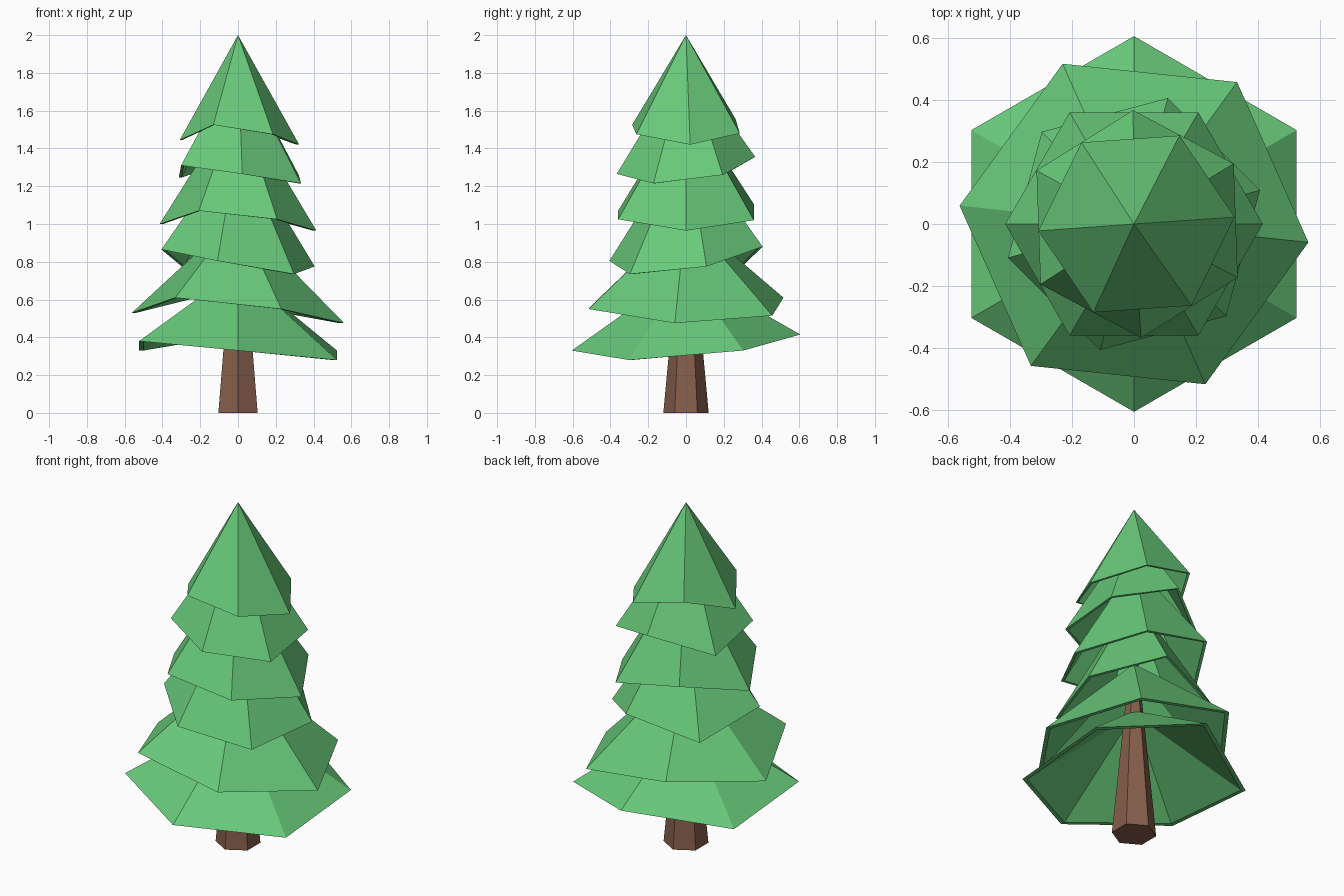
import bpy, bmesh
from math import cos, sin, radians

cube = bpy.data.objects.get("Cube")
if cube:
    bpy.data.objects.remove(cube, do_unlink=True)


def material(name, rgb):
    mat = bpy.data.materials.new(name)
    mat.use_nodes = True
    mat.diffuse_color = (*rgb, 1)
    mat.node_tree.nodes["Principled BSDF"].inputs["Base Color"].default_value = (*rgb, 1)
    return mat


def add_object(name, bm, mat):
    bmesh.ops.recalc_face_normals(bm, faces=bm.faces)
    mesh = bpy.data.meshes.new(name)
    bm.to_mesh(mesh)
    bm.free()
    mesh.materials.append(mat)
    obj = bpy.data.objects.new(name, mesh)
    bpy.context.collection.objects.link(obj)
    return obj


def ring(bm, radius, start, heights, centre_x=0):
    """Hexagonal loop whose corners each have their own height."""
    verts = []
    for i, z in enumerate(heights):
        a = radians(start + 60 * i)
        verts.append(bm.verts.new((centre_x + radius * cos(a), radius * sin(a), z)))
    return verts


def bridge(bm, low, high):
    for i in range(6):
        j = (i + 1) % 6
        bm.faces.new((low[i], low[j], high[j], high[i]))


def fan(bm, loop, tip):
    for i in range(6):
        bm.faces.new((loop[i], loop[(i + 1) % 6], tip))


def foliage_tier(name, radius, start, apex, heights, mat, centre_x=0):
    """Hollow six-sided cone with a drooping rim and a thin lip."""
    bm = bmesh.new()
    lip = 0.955
    rise = apex - sum(heights) / 6
    outer = ring(bm, radius, start, heights, centre_x)
    inner = ring(bm, radius * lip, start, heights, centre_x)
    fan(bm, outer, bm.verts.new((0, 0, apex)))
    bridge(bm, outer, inner)
    fan(bm, inner, bm.verts.new((0, 0, apex - rise * (1 - lip))))
    return add_object(name, bm, mat)


green = material("leaf green", (0.14, 0.59, 0.195))
brown = material("bark brown", (0.235, 0.112, 0.07))

# Tapered trunk reaching up inside the foliage
bm = bmesh.new()
base = ring(bm, 0.12, 30, [0] * 6)
top = ring(bm, 0.018, 30, [1.1] * 6)
bridge(bm, base, top)
bm.faces.new(base)
bm.faces.new(top)
add_object("trunk", bm, brown)

# Foliage tiers: radius, first corner angle, apex height, corner heights
foliage_tier("bottom_tier", 0.605, 210, 0.76, (0.38, 0.33, 0.28, 0.33, 0.415, 0.33), green)
foliage_tier("second_tier", 0.565, 234, 1.05, (0.61, 0.55, 0.475, 0.515, 0.61, 0.53), green)
foliage_tier("third_tier", 0.42, 195, 1.45, (0.865, 0.805, 0.735, 0.775, 0.88, 0.775), green)
foliage_tier("fourth_tier", 0.415, 240, 1.66, (1.07, 1.025, 0.965, 1.02, 1.105, 1.0), green)
foliage_tier("fifth_tier", 0.367, 212, 1.87, (1.31, 1.265, 1.215, 1.26, 1.355, 1.245), green, 0.01)
foliage_tier("top_tier", 0.317, 244, 2.0, (1.525, 1.475, 1.42, 1.48, 1.555, 1.445), green, 0.008)
